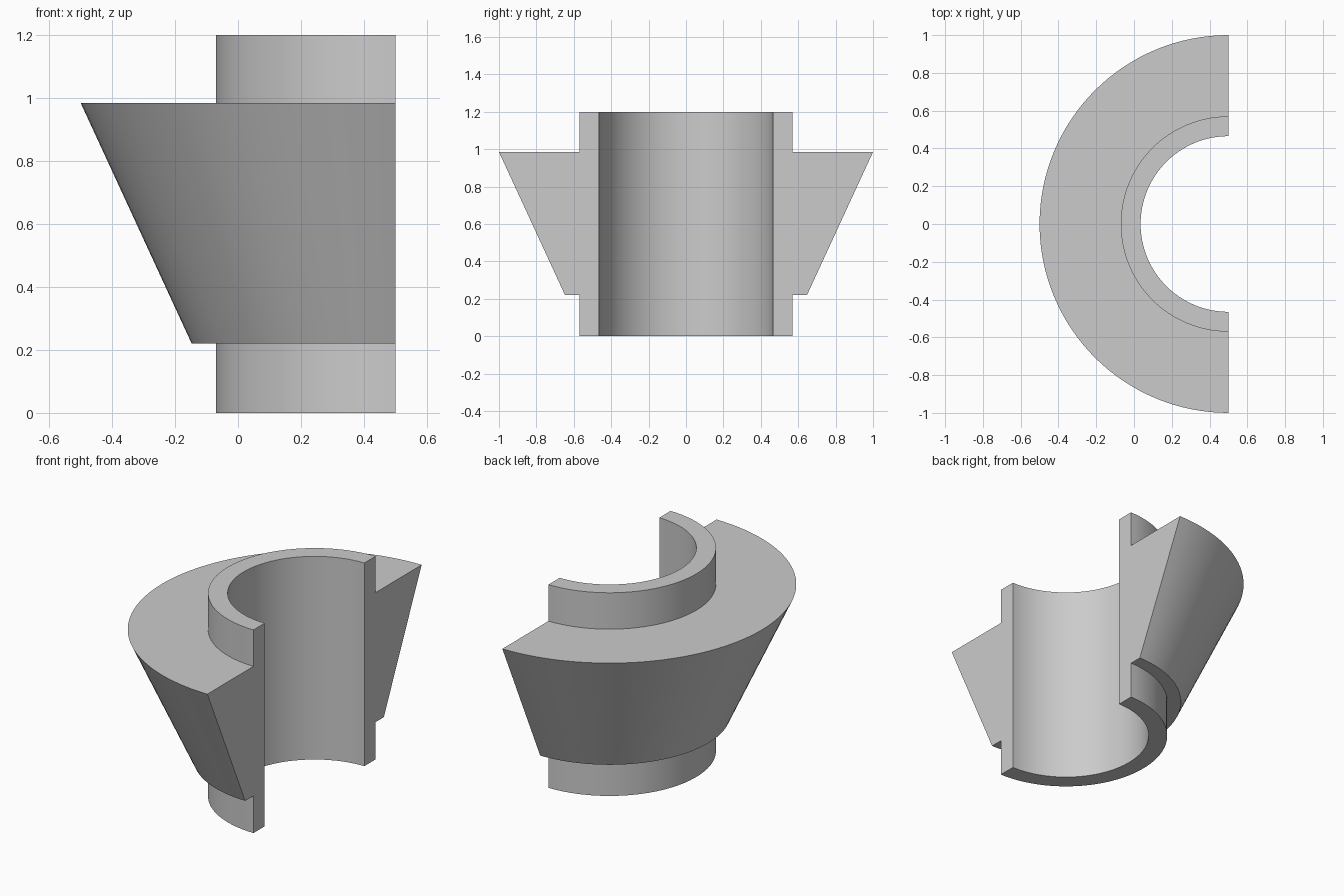
import bpy, bmesh
from math import pi, cos, sin, radians

cube = bpy.data.objects.get("Cube")
if cube:
    bpy.data.objects.remove(cube, do_unlink=True)

SEGMENTS = 64
AXIS_X = 0.5
# Wall section as (radius, height): straight sleeve with a flared collar
PROFILE = [(0.465, 0), (0.57, 0), (0.57, 0.22), (0.647, 0.22),
           (1.0, 0.985), (0.57, 0.985), (0.57, 1.2), (0.465, 1.2)]

grey = bpy.data.materials.new("plain_grey")
grey.use_nodes = True
colour = (0.6, 0.6, 0.6, 1)
grey.diffuse_color = colour
grey.node_tree.nodes["Principled BSDF"].inputs["Base Color"].default_value = colour

# Revolve the section through half a turn
bm = bmesh.new()
rings = []
for i in range(SEGMENTS + 1):
    a = pi / 2 + pi * i / SEGMENTS
    rings.append([bm.verts.new((AXIS_X + r * cos(a), r * sin(a), z)) for r, z in PROFILE])
n = len(PROFILE)
for a, b in zip(rings, rings[1:]):
    for j in range(n):
        k = (j + 1) % n
        bm.faces.new((a[j], a[k], b[k], b[j]))

# Flat cut faces at both ends
bm.faces.new(rings[0])
bm.faces.new(rings[-1])
bmesh.ops.recalc_face_normals(bm, faces=bm.faces)

mesh = bpy.data.meshes.new("flared_half_bushing")
bm.to_mesh(mesh)
bm.free()
mesh.materials.append(grey)
bushing = bpy.data.objects.new("flared_half_bushing", mesh)
bpy.context.collection.objects.link(bushing)

# Smooth curved walls, sharp rims
bpy.ops.object.select_all(action="DESELECT")
bushing.select_set(True)
bpy.context.view_layer.objects.active = bushing
bpy.ops.object.shade_smooth_by_angle(angle=radians(20))
